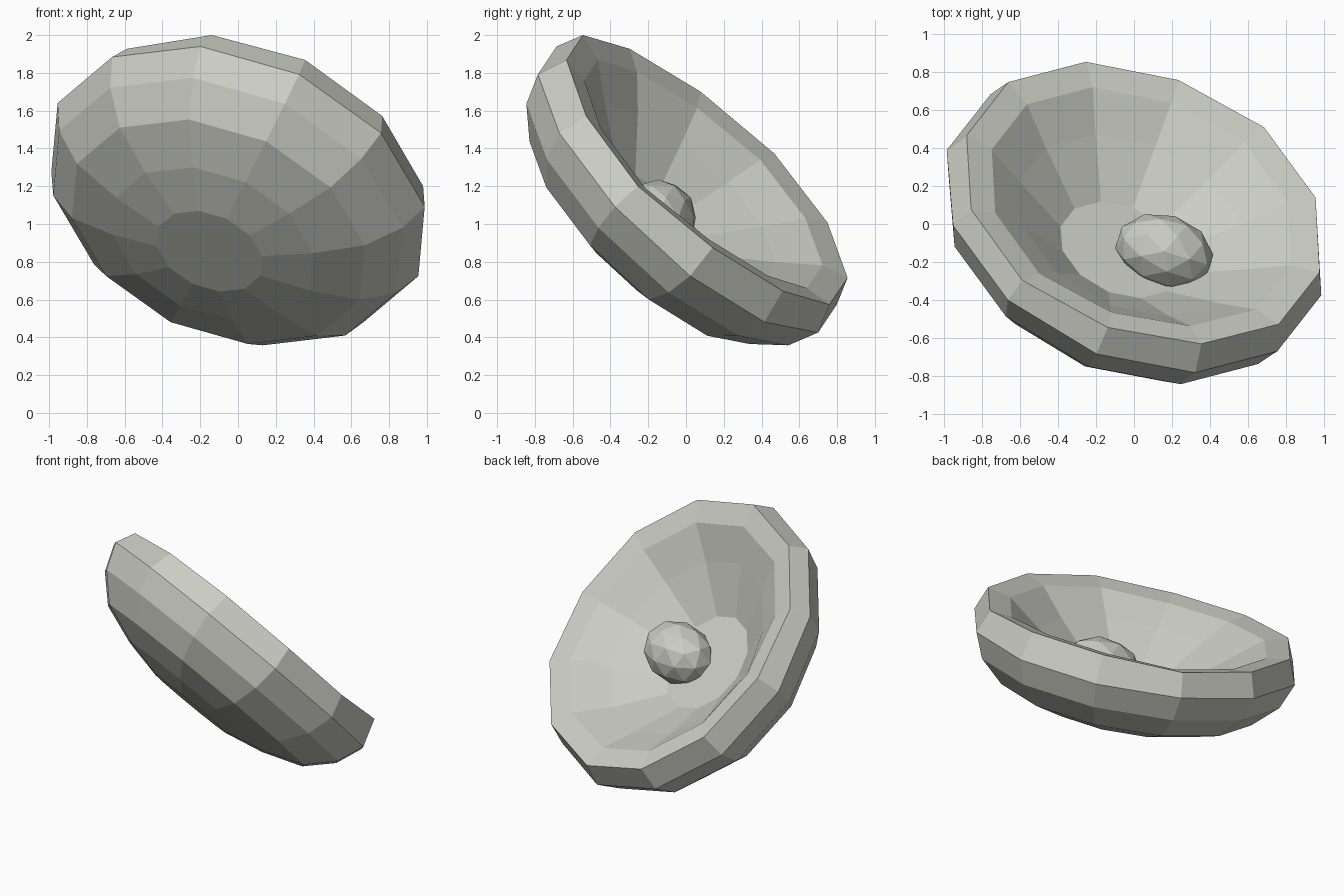
import bpy, bmesh, math
from mathutils import Vector, Matrix

if "Cube" in bpy.data.objects:
    bpy.data.objects.remove(bpy.data.objects["Cube"])

stone = bpy.data.materials.new("pale_grey")
stone.diffuse_color = (0.60, 0.61, 0.55, 1)
stone.use_nodes = True
stone.node_tree.nodes["Principled BSDF"].inputs["Base Color"].default_value = stone.diffuse_color

SIDES = 12
centre = Vector((0.05, 0.11, 1.29))
axis = Vector((0.318, 0.657, 0.684)).normalized()      # direction the bowl opens
e0 = Vector((-0.19, -0.663, 0.72))
e0 = (e0 - axis * e0.dot(axis)).normalized()           # towards highest rim corner
e1 = axis.cross(e0).normalized()
if e1.x < 0:
    e1 = -e1

# Slight unevenness of the lip, one height offset per corner
lip_wave = [-0.005, 0.005, 0.0, -0.005, 0.025, 0.025, -0.005, 0.0, 0.0, -0.005, -0.03, -0.035]


def finish(name, bm):
    bmesh.ops.recalc_face_normals(bm, faces=bm.faces)
    mesh = bpy.data.meshes.new(name)
    bm.to_mesh(mesh)
    bm.free()
    mesh.materials.append(stone)
    obj = bpy.data.objects.new(name, mesh)
    bpy.context.collection.objects.link(obj)
    return obj


# Bowl shell: (radius, height along axis) from outer base, over the lip, to inner floor
profile = [(0.295, -0.635), (0.56, -0.578), (0.82, -0.484), (0.977, -0.328),
           (1.045, -0.157), (0.985, 0.0), (0.835, -0.03), (0.635, -0.178),
           (0.337, -0.375)]
bm = bmesh.new()
rings = []
for r, h in profile:
    ring = []
    for i in range(SIDES):
        a = 2 * math.pi * i / SIDES
        wave = lip_wave[i] if h > -0.1 else 0
        out = e0 * math.cos(a) + e1 * math.sin(a) * 1.018
        ring.append(bm.verts.new(centre + axis * (h + wave) + out * r))
    rings.append(ring)
for a, b in zip(rings, rings[1:]):
    for i in range(SIDES):
        j = (i + 1) % SIDES
        bm.faces.new((a[i], a[j], b[j], b[i]))
bm.faces.new(rings[0])
bm.faces.new(rings[-1])
finish("bowl_shell", bm)

# Faceted lump resting inside the bowl
bm = bmesh.new()
bmesh.ops.create_icosphere(bm, subdivisions=2, radius=1.0)
place = (Matrix.Translation((0.16, -0.145, 1.035))
         @ Matrix.Rotation(math.radians(-17), 4, 'Z')
         @ Matrix.Diagonal((0.265, 0.195, 0.20, 1)))
bmesh.ops.transform(bm, matrix=place, verts=bm.verts)
finish("inner_lump", bm)
